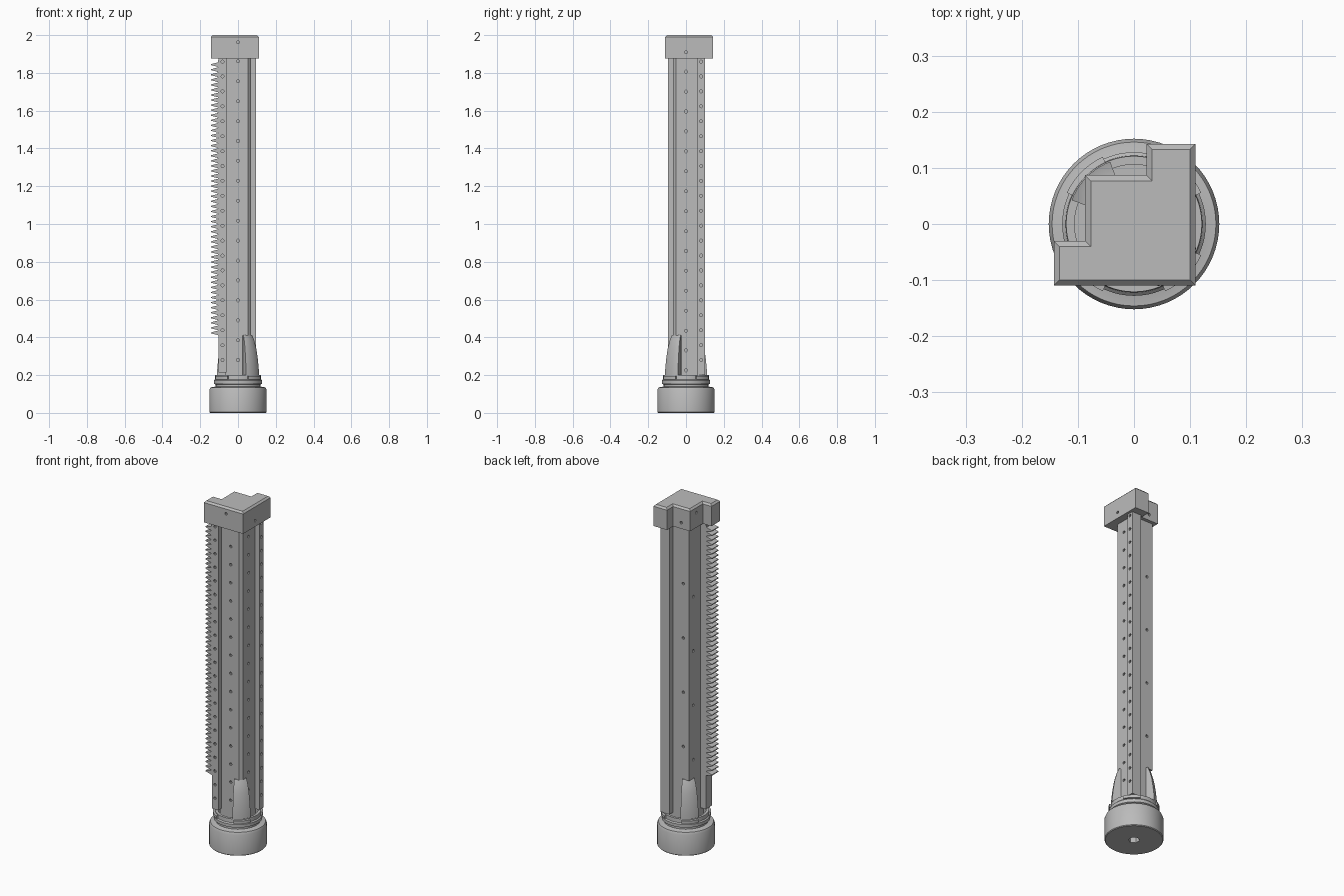
import bpy, bmesh, math
from mathutils import Matrix, Vector

cube = bpy.data.objects.get("Cube")
if cube:
    bpy.data.objects.remove(cube, do_unlink=True)

grey = bpy.data.materials.new("matte grey")
grey.use_nodes = True
grey.diffuse_color = (0.5, 0.5, 0.5, 1)
grey.node_tree.nodes["Principled BSDF"].inputs["Base Color"].default_value = (0.5, 0.5, 0.5, 1)


def finish(name, bm, smooth=False):
    bmesh.ops.recalc_face_normals(bm, faces=bm.faces)
    mesh = bpy.data.meshes.new(name)
    bm.to_mesh(mesh)
    bm.free()
    mesh.materials.append(grey)
    obj = bpy.data.objects.new(name, mesh)
    bpy.context.collection.objects.link(obj)
    if smooth:
        select(obj)
        bpy.ops.object.shade_smooth_by_angle(angle=math.radians(30))
    return obj


def select(obj):
    bpy.ops.object.select_all(action='DESELECT')
    obj.select_set(True)
    bpy.context.view_layer.objects.active = obj


def prism(name, outline, z0, z1, bevel=0):
    """Extrude an xy outline upward, optionally bevelling the top rim."""
    bm = bmesh.new()
    face = bm.faces.new([bm.verts.new((x, y, z0)) for x, y in outline])
    geom = bmesh.ops.extrude_face_region(bm, geom=[face])["geom"]
    top = [v for v in geom if isinstance(v, bmesh.types.BMVert)]
    bmesh.ops.translate(bm, verts=top, vec=(0, 0, z1 - z0))
    if not any(f.normal.length and len(f.verts) == len(outline) and f == face for f in bm.faces):
        bm.faces.new([v for v in bm.verts if v not in top])
    bmesh.ops.recalc_face_normals(bm, faces=bm.faces)
    if bevel:
        rim = [e for e in bm.edges if all(v in top for v in e.verts)]
        bmesh.ops.bevel(bm, geom=rim, offset=bevel, segments=1, affect='EDGES')
    return finish(name, bm)


def box(name, x0, x1, y0, y1, z0, z1):
    return prism(name, [(x0, y0), (x1, y0), (x1, y1), (x0, y1)], z0, z1)


def sweep(name, profile, middle=0, span=360, steps=64):
    """Turn a closed (radius, z) profile about z, fully or as a sector."""
    bm = bmesh.new()
    rings = []
    for i in range(steps + 1):
        a = math.radians(middle - span / 2 + span * i / steps)
        rings.append([bm.verts.new((r * math.cos(a), r * math.sin(a), z)) for r, z in profile])
    n = len(profile)
    for a, b in zip(rings, rings[1:]):
        for j in range(n):
            k = (j + 1) % n
            bm.faces.new((a[j], a[k], b[k], b[j]))
    if span < 360:
        bm.faces.new(rings[0])
        bm.faces.new(rings[-1])
    bmesh.ops.remove_doubles(bm, verts=bm.verts, dist=1e-5)
    bmesh.ops.dissolve_degenerate(bm, edges=bm.edges, dist=1e-5)
    return finish(name, bm, True)


def drill(obj, points, normal, radius=0.008, depth=0.02, sides=10):
    """Cut blind holes into a part at the given surface points."""
    bm = bmesh.new()
    turn = Vector(normal).to_track_quat('Z', 'Y').to_matrix().to_4x4()
    for p in points:
        bmesh.ops.create_cone(bm, cap_ends=True, segments=sides, radius1=radius, radius2=radius,
                              depth=depth * 2, matrix=Matrix.Translation(p) @ turn)
    cutter = finish("hole_cutter", bm)
    cutter.hide_render = True
    mod = obj.modifiers.new("holes", 'BOOLEAN')
    mod.operation = 'DIFFERENCE'
    mod.solver = 'EXACT'
    mod.object = cutter
    select(obj)
    bpy.ops.object.modifier_apply(modifier="holes")
    bpy.data.objects.remove(cutter, do_unlink=True)


def row(x, y, start, step, count):
    return [(x, y, start + step * i) for i in range(count)]


# Square column, one corner chamfered, narrowed below where the claws grip it
S = 0.068
column = prism("column", [(-S, -S), (0.053, -S), (S, -0.053), (S, S), (-S, S)], 0.41, 1.89)
neck = prism("column_neck", [(-S, -S), (0.025, -S), (S, -0.025), (S, S),
                             (-0.025, S), (-S, 0.025)], 0.14, 0.41)
STEP = 0.1055
drill(column, row(0, -S, 0.49, STEP, 14), (0, -1, 0))
drill(column, row(S, 0, 0.435, STEP, 14), (1, 0, 0))
drill(column, row(-0.03, S, 0.6, 0.316, 4), (0, 1, 0))
drill(column, row(-S, 0.03, 0.52, 0.316, 4), (-1, 0, 0))
drill(neck, row(0, -S, 0.28, STEP, 2), (0, -1, 0))
drill(neck, row(S, 0, 0.225, STEP, 2), (1, 0, 0))

# Toothed rack rail along the front right corner
TEETH, PITCH, LOW = 54, 0.0268, 0.41
side = [(-0.06, 0.215), (-0.06, 1.89), (-0.102, 1.89)]
for i in reversed(range(TEETH)):
    z = LOW + PITCH * i
    side += [(-0.106, z + PITCH * 0.95), (-0.142, z + PITCH * 0.6),
             (-0.142, z + PITCH * 0.4), (-0.106, z + PITCH * 0.05)]
side += [(-0.102, LOW), (-0.102, 0.215)]
bm = bmesh.new()
front = [bm.verts.new((x, -0.095, z)) for x, z in side]
back = [bm.verts.new((x, -0.036, z)) for x, z in side]
bm.faces.new(front)
bm.faces.new(back)
for i in range(len(side)):
    bm.faces.new((front[i - 1], front[i], back[i], back[i - 1]))
rack = finish("rack_rail", bm)
drill(rack, row(-0.082, -0.095, 0.28, 0.079, 21), (0, -1, 0))

# Plain rail along the rear left corner
rail = box("plain_rail", 0.036, 0.095, 0.06, 0.1, 0.2, 1.89)
drill(rail, row(0.095, 0.08, 0.28, 0.079, 21), (1, 0, 0))

# Stepped end cap with a bevelled rim
cap = prism("end_cap", [(-0.143, -0.11), (0.11, -0.11), (0.11, 0.143), (0.022, 0.143),
                        (0.022, 0.087), (-0.087, 0.087), (-0.087, -0.03), (-0.143, -0.03)],
            1.875, 2.0, 0.01)
drill(cap, [(0, -0.11, 1.962)], (0, -1, 0))
drill(cap, [(0.11, 0, 1.91)], (1, 0, 0))
drill(cap, [(-0.03, 0.087, 1.91)], (0, 1, 0))
drill(cap, [(-0.087, 0.03, 1.962)], (-1, 0, 0))

# Round foot with a hollow collar
foot = sweep("foot", [(0, 0), (0.148, 0), (0.152, 0.004), (0.152, 0.122), (0.146, 0.135),
                      (0.128, 0.137), (0.118, 0.14), (0.118, 0.15), (0.128, 0.154),
                      (0.128, 0.172), (0.122, 0.178), (0.121, 0.2), (0.106, 0.2),
                      (0.106, 0.13), (0, 0.13)])
drill(foot, [(0, 0, 0)], (0, 0, -1), 0.03, 0.06, 6)

# Locking tabs around the collar
for i in range(4):
    sweep("collar_tab", [(0.12, 0.176), (0.132, 0.178), (0.132, 0.194), (0.12, 0.196)],
          90 * i + 45, 40, 10)

# Tapered claws holding two opposite corners of the column
for angle in (-45, 135):
    sweep("claw", [(0.05, 0.15), (0.119, 0.15), (0.119, 0.22), (0.113, 0.28),
                   (0.104, 0.34), (0.092, 0.385), (0.08, 0.412), (0.05, 0.412)],
          angle, 48, 10)
